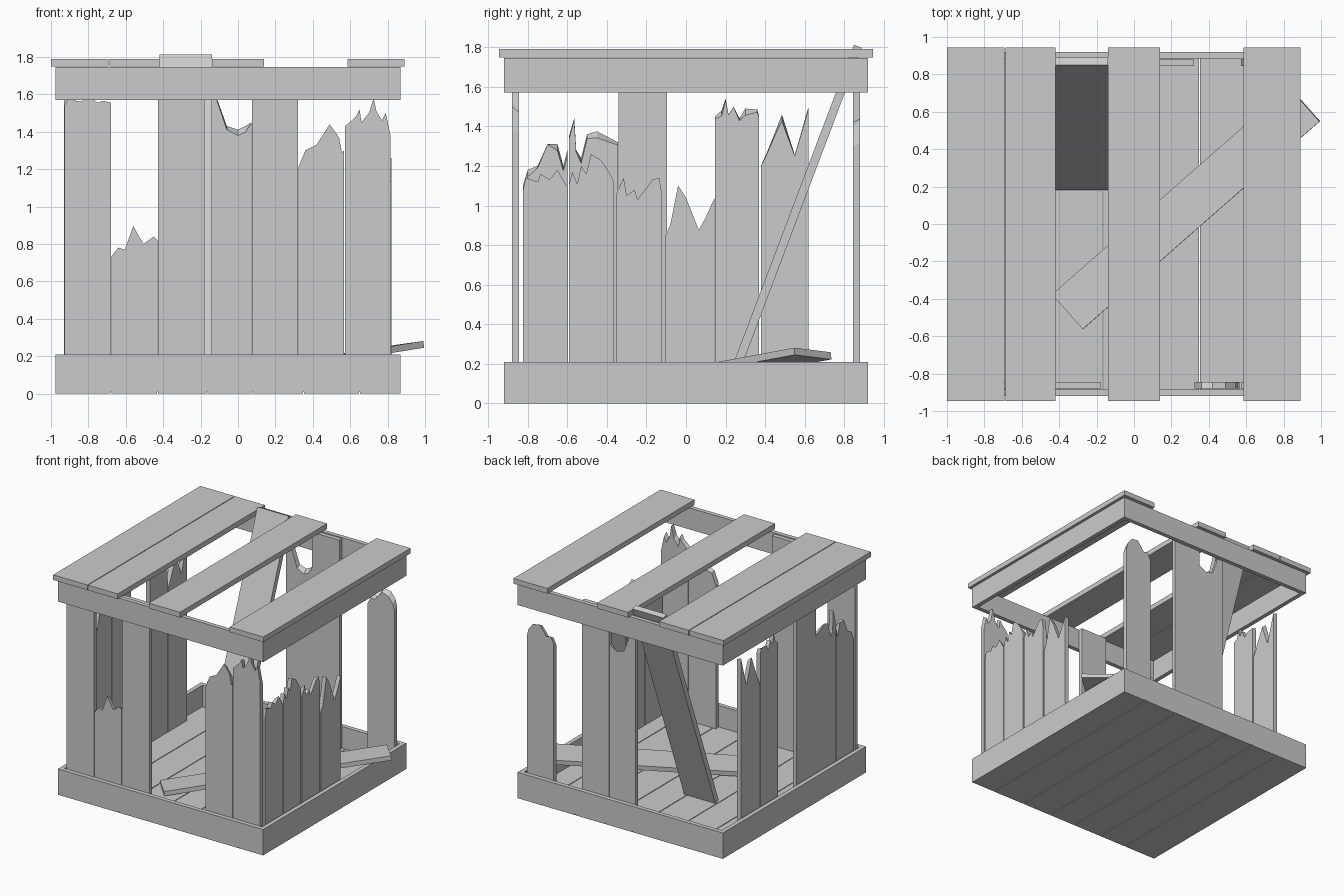
import bpy, bmesh, random
from math import atan2, sin
from mathutils import Vector

random.seed(4)


def finish(name, bm):
    bmesh.ops.recalc_face_normals(bm, faces=bm.faces)
    me = bpy.data.meshes.new(name)
    bm.to_mesh(me)
    bm.free()
    ob = bpy.data.objects.new(name, me)
    bpy.context.collection.objects.link(ob)
    return ob


def prism(name, ring_a, ring_b):
    """Solid between two matching polygons."""
    bm = bmesh.new()
    a = [bm.verts.new(p) for p in ring_a]
    b = [bm.verts.new(p) for p in ring_b]
    bm.faces.new(a)
    bm.faces.new(b[::-1])
    n = len(a)
    for i in range(n):
        j = (i + 1) % n
        bm.faces.new((a[i], b[i], b[j], a[j]))
    return finish(name, bm)


def box(name, x0, x1, y0, y1, z0, z1):
    ring = [(x0, y0), (x1, y0), (x1, y1), (x0, y1)]
    return prism(name, [(x, y, z0) for x, y in ring], [(x, y, z1) for x, y in ring])


def wall_plank(name, axis, outer, inner, top):
    """Upright board running along axis; top lists (position, height) of its upper edge."""
    def ring(depth, jitter):
        pts = [(top[0][0], 0.035), (top[-1][0], 0.035)]
        pts += [(u, z - (random.uniform(0, 0.035) if jitter else 0)) for u, z in reversed(top)]
        return [(u, depth, z) if axis == 'x' else (depth, u, z) for u, z in pts]
    return prism(name, ring(outer, False), ring(inner, len(top) > 2))


# Lower and upper frames
X0, X1, Y, T = -0.975, 0.87, 0.92, 0.035
for part, z0, z1 in (("lower", 0.008, 0.21), ("upper", 1.57, 1.745)):
    box(part + "_frame_front", X0, X1, -Y, -Y + T, z0, z1)
    box(part + "_frame_back", X0, X1, Y - T, Y, z0, z1)
    box(part + "_frame_left", X0, X0 + T, -Y + T, Y - T, z0, z1)
    box(part + "_frame_right", X1 - T, X1, -Y + T, Y - T, z0, z1)

# Floor boards
edges = [X0, -0.68, -0.43, -0.165, 0.08, 0.35, 0.65, X1]
for i, (a, b) in enumerate(zip(edges, edges[1:])):
    box(f"floor_board_{i}", a + (0.003 if i else 0), b - (0.003 if i < 6 else 0), -Y, Y, 0, 0.035)

# Lid boards still in place
for i, (a, b) in enumerate([(-1.0, -0.692), (-0.686, -0.42), (-0.14, 0.14), (0.585, 0.89)]):
    box(f"lid_board_{i}", a, b, -0.945, 0.945, 1.748, 1.79)

# Lid board that slid down and leans against the back
lean = [(0.182, 0.05), (0.224, 0.036), (0.889, 1.797), (0.849, 1.812)]
prism("leaning_board", [(-0.42, y, z) for y, z in lean], [(-0.14, y, z) for y, z in lean])

# Lid board lying across the floor and over the right rim
lying = [(-0.435, -0.375, 0.018), (-0.27, -0.56, 0.04), (0.995, 0.55, 0.245), (0.83, 0.735, 0.222)]
prism("fallen_board", lying, [(x - 0.004, y - 0.002, z + 0.036) for x, y, z in lying])

# Broken and whole wall boards
TOP = 1.74
front = [
    [(-0.927, 1.54), (-0.91, 1.575), (-0.84, 1.56), (-0.8, 1.59), (-0.75, 1.555), (-0.72, 1.565), (-0.68, 1.555)],
    [(-0.675, 0.735), (-0.64, 0.78), (-0.605, 0.77), (-0.56, 0.895), (-0.505, 0.80), (-0.45, 0.84), (-0.43, 0.82)],
    [(-0.427, TOP), (-0.18, TOP)],
    [(0.323, 1.21), (0.36, 1.30), (0.42, 1.33), (0.49, 1.44), (0.54, 1.37), (0.555, 1.29), (0.568, 1.3)],
    [(0.573, 1.43), (0.63, 1.48), (0.65, 1.52), (0.66, 1.45), (0.70, 1.50), (0.725, 1.58), (0.74, 1.51),
     (0.77, 1.46), (0.79, 1.5), (0.815, 1.38)],
]
back = [
    [(-0.16, 1.68), (-0.11, 1.57), (-0.06, 1.43), (0.0, 1.41), (0.04, 1.43), (0.072, 1.45)],
    [(0.075, TOP), (0.32, TOP)],
    [(0.573, 1.31), (0.6, 1.37), (0.64, 1.36), (0.70, 1.44), (0.76, 1.43), (0.80, 1.38), (0.815, 1.32)],
]
right = [
    [(-0.825, 1.07), (-0.81, 1.14), (-0.75, 1.12), (-0.735, 1.16), (-0.69, 1.13), (-0.65, 1.18), (-0.61, 1.11),
     (-0.597, 1.09)],
    [(-0.592, 1.1), (-0.575, 1.17), (-0.55, 1.11), (-0.53, 1.2), (-0.505, 1.16), (-0.48, 1.26), (-0.43, 1.23),
     (-0.39, 1.17), (-0.365, 1.12)],
    [(-0.352, 1.06), (-0.315, 1.14), (-0.3, 1.05), (-0.26, 1.08), (-0.245, 1.03), (-0.2, 1.09), (-0.17, 1.13),
     (-0.135, 1.14), (-0.122, 1.06)],
    [(-0.107, 0.84), (-0.08, 0.9), (-0.04, 1.1), (0.0, 1.04), (0.065, 0.875), (0.1, 0.94), (0.145, 1.04)],
]
left = [
    [(-0.825, 1.1), (-0.8, 1.18), (-0.75, 1.2), (-0.7, 1.31), (-0.65, 1.31), (-0.62, 1.2), (-0.6, 1.28)],
    [(-0.592, 1.35), (-0.565, 1.44), (-0.555, 1.28), (-0.53, 1.24), (-0.5, 1.36), (-0.45, 1.375), (-0.345, 1.32)],
    [(-0.34, TOP), (-0.095, TOP)],
    [(0.147, 1.45), (0.18, 1.48), (0.2, 1.54), (0.215, 1.46), (0.24, 1.5), (0.27, 1.44), (0.3, 1.49),
     (0.36, 1.485), (0.37, 1.45)],
    [(0.378, 1.2), (0.41, 1.27), (0.45, 1.37), (0.485, 1.46), (0.55, 1.255), (0.62, 1.5)],
]
for side, axis, outer, inner, boards in (
        ("front", 'x', -0.88, -0.845, front), ("back", 'x', 0.88, 0.845, back),
        ("right", 'y', 0.822, 0.787, right), ("left", 'y', -0.929, -0.894, left)):
    for i, top in enumerate(boards):
        wall_plank(f"{side}_wall_board_{i}", axis, outer, inner, top)
